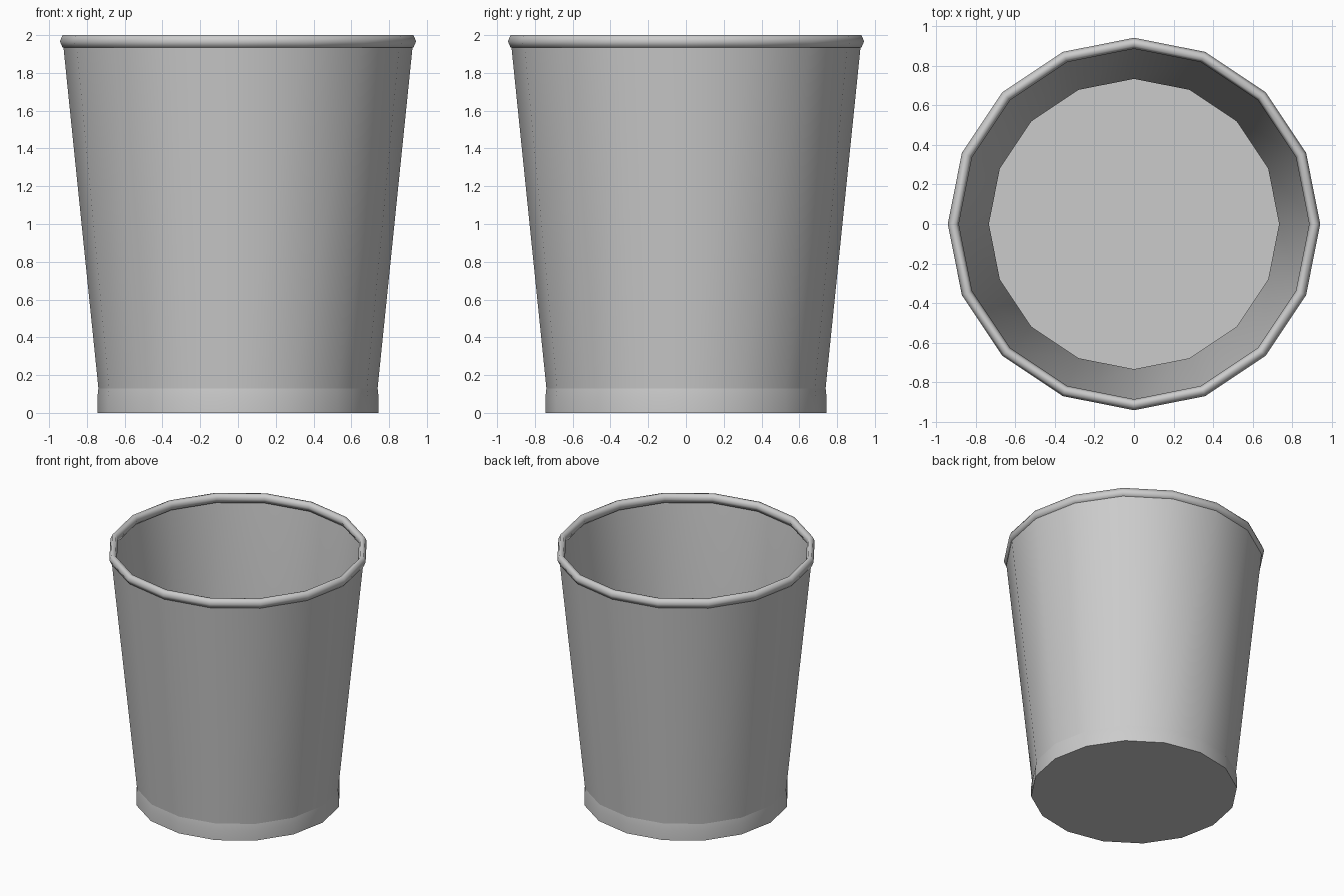
import bpy, bmesh, math

if "Cube" in bpy.data.objects:
    bpy.data.objects.remove(bpy.data.objects["Cube"])

SIDES = 16

def lathe(name, profile, closed=False, cap_start=False, cap_end=False, angle=30):
    """Revolve an (r, z) profile round z with one vertex row on +x."""
    bm = bmesh.new()
    rings = []
    for r, z in profile:
        rings.append([bm.verts.new((r * math.cos(2 * math.pi * i / SIDES),
                                    r * math.sin(2 * math.pi * i / SIDES), z))
                      for i in range(SIDES)])
    pairs = list(zip(rings, rings[1:]))
    if closed:
        pairs.append((rings[-1], rings[0]))
    for a, b in pairs:
        for i in range(SIDES):
            j = (i + 1) % SIDES
            bm.faces.new((a[i], a[j], b[j], b[i]))
    if cap_start:
        bm.faces.new(rings[0][::-1])
    if cap_end:
        bm.faces.new(rings[-1])
    if closed:
        bmesh.ops.recalc_face_normals(bm, faces=bm.faces)
    mesh = bpy.data.meshes.new(name)
    bm.to_mesh(mesh)
    bm.free()
    ob = bpy.data.objects.new(name, mesh)
    bpy.context.collection.objects.link(ob)
    bpy.ops.object.select_all(action='DESELECT')
    ob.select_set(True)
    bpy.context.view_layer.objects.active = ob
    bpy.ops.object.shade_smooth_by_angle(angle=math.radians(angle))
    return ob

# Flared outer wall
lathe("outer_wall", [(0.739, 0.13), (0.925, 1.945)])

# Foot band with the flat underside
lathe("foot_band", [(0.745, 0), (0.745, 0.08), (0.739, 0.13)], cap_start=True)

# Thin lining: inside wall running down to the inner floor
lathe("inner_lining", [(0.918, 1.95), (0.735, 0.13), (0.738, 0.03)], cap_end=True)

# Rolled lip, a six-sided tube
lip = [(0.915 + 0.028 * math.cos(math.radians(60 * k)),
        1.967 + 0.038 * math.sin(math.radians(60 * k))) for k in range(6)]
lathe("rolled_lip", lip, closed=True, angle=80)
